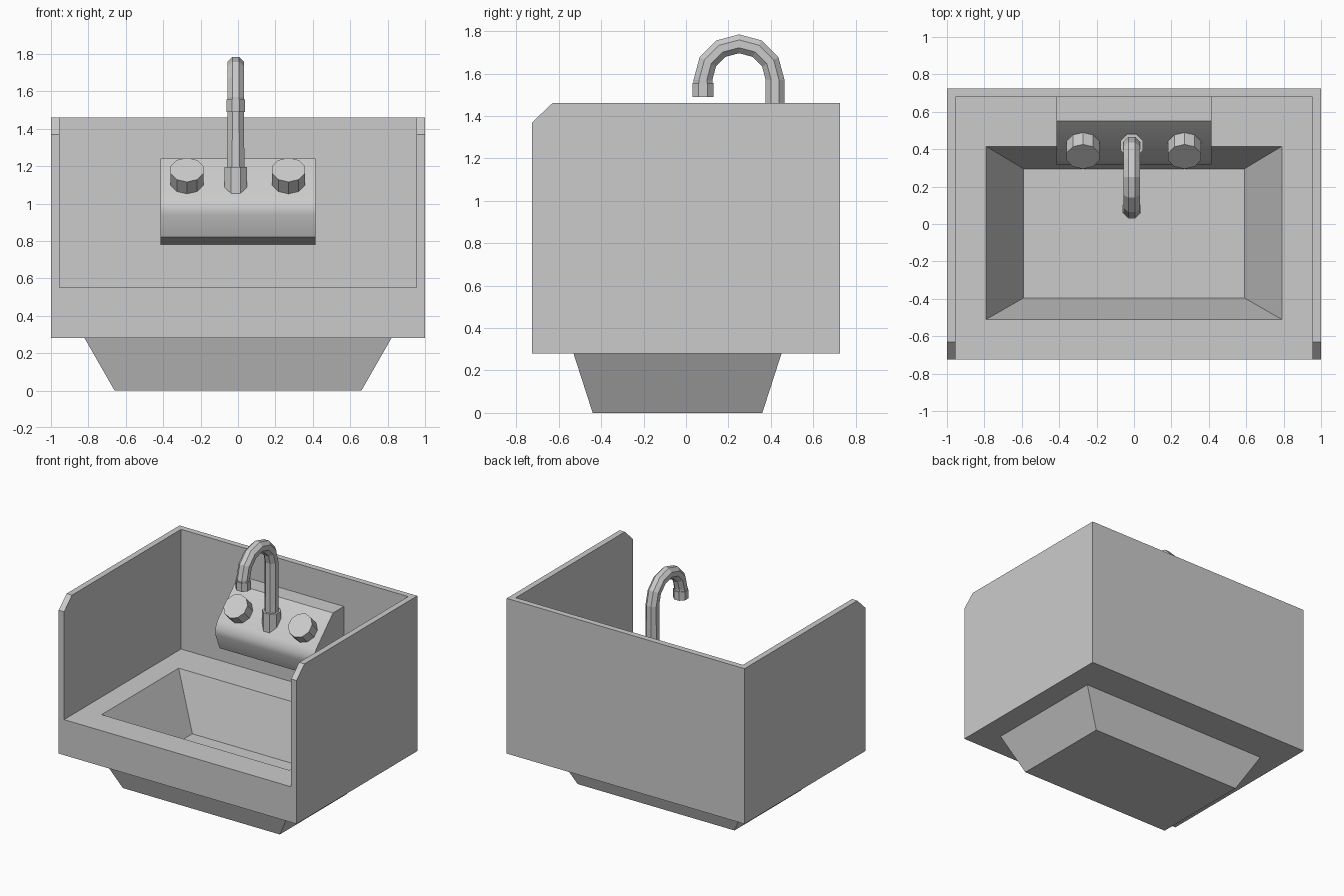
import bpy, bmesh
from math import sin, cos, pi, radians
from mathutils import Vector, Matrix

cube = bpy.data.objects.get("Cube")
if cube:
    bpy.data.objects.remove(cube)

steel = bpy.data.materials.new("steel grey")
steel.use_nodes = True
GREY = (0.6, 0.6, 0.6, 1)
steel.diffuse_color = GREY
steel.node_tree.nodes["Principled BSDF"].inputs["Base Color"].default_value = GREY


def skin(name, rings):
    """Solid made by joining equal rings of points and capping both ends."""
    bm = bmesh.new()
    loops = [[bm.verts.new(p) for p in ring] for ring in rings]
    n = len(loops[0])
    for a, b in zip(loops, loops[1:]):
        for i in range(n):
            j = (i + 1) % n
            bm.faces.new((a[i], a[j], b[j], b[i]))
    bm.faces.new(loops[0])
    bm.faces.new(loops[-1])
    bmesh.ops.recalc_face_normals(bm, faces=bm.faces)
    mesh = bpy.data.meshes.new(name)
    bm.to_mesh(mesh)
    bm.free()
    mesh.materials.append(steel)
    obj = bpy.data.objects.new(name, mesh)
    bpy.context.collection.objects.link(obj)
    return obj


def rect(x, y0, y1, z):
    return [(-x, y0, z), (x, y0, z), (x, y1, z), (-x, y1, z)]


def extrude_x(name, half, profile):
    return skin(name, [[(x, y, z) for y, z in profile] for x in (-half, half)])


def circle(centre, axis, r, sides):
    """Ring around an axis lying in the yz plane."""
    side = Vector((1, 0, 0))
    up = Vector(axis).normalized().cross(side)
    angles = [2 * pi * (i + 0.5) / sides for i in range(sides)]
    return [Vector(centre) + r * (cos(a) * side + sin(a) * up) for a in angles]


def cylinder(name, start, end, r, sides):
    axis = Vector(end) - Vector(start)
    return skin(name, [circle(p, axis, r, sides) for p in (start, end)])


def select_only(obj):
    bpy.ops.object.select_all(action='DESELECT')
    bpy.context.view_layer.objects.active = obj
    obj.select_set(True)


def combine(obj, tool, operation):
    tool.hide_render = True
    mod = obj.modifiers.new("shape", 'BOOLEAN')
    mod.operation, mod.object, mod.solver = operation, tool, 'EXACT'
    select_only(obj)
    bpy.ops.object.modifier_apply(modifier=mod.name)
    bpy.data.objects.remove(tool)


# Sink body: chamfered splash walls, deck, tapered bowl
body = extrude_x("sink_body", 1, [(-.725, .28), (.725, .28), (.725, 1.46),
                                  (-.63, 1.46), (-.725, 1.37)])
combine(body, skin("bowl_outside", [rect(.66, -.44, .36, 0),
                                    rect(.889, -.569, .489, .4)]), 'UNION')
combine(body, skin("wall_opening", [rect(.955, -1, .68, .55),
                                    rect(.955, -1, .68, 2)]), 'DIFFERENCE')
combine(body, skin("bowl_hollow", [rect(.59, -.395, .295, .15),
                                   rect(.79, -.51, .415, .55),
                                   rect(.79, -.51, .415, .7)]), 'DIFFERENCE')

# Tap mount: sloped block with a rounded nose
mount = extrude_x("tap_mount", .414, [(.68, 1.24), (.55, 1.24), (.345, 1.04),
                                      (.318, .99), (.32, .94), (.37, .82), (.68, .78)])
select_only(mount)
bpy.ops.object.shade_smooth_by_angle(angle=radians(42))

# Knobs standing square to the slope
for name, x in (("right_knob", -.273), ("left_knob", .27)):
    cylinder(name, (x, .437, 1.102), (x, .36, 1.18), .092, 10)

# Swan-neck spout with collar and nozzle
X, Y, Z, R = -.012, .25, 1.57, .17
cylinder("spout_collar", (X, Y + R, 1.03), (X, Y + R, 1.195), .066, 8)
rings = [circle((X, Y + R, 1.1), (0, 0, 1), .05, 8)]
for k in range(7):
    a = k * pi / 6
    rings.append(circle((X, Y + R * cos(a), Z + R * sin(a)),
                        (0, -sin(a), cos(a)), .048, 8))
rings.append(circle((X, Y - R, 1.52), (0, 0, -1), .046, 8))
skin("spout", rings)
cylinder("spout_nozzle", (X, Y - R, 1.49), (X, Y - R, 1.555), .054, 8)
